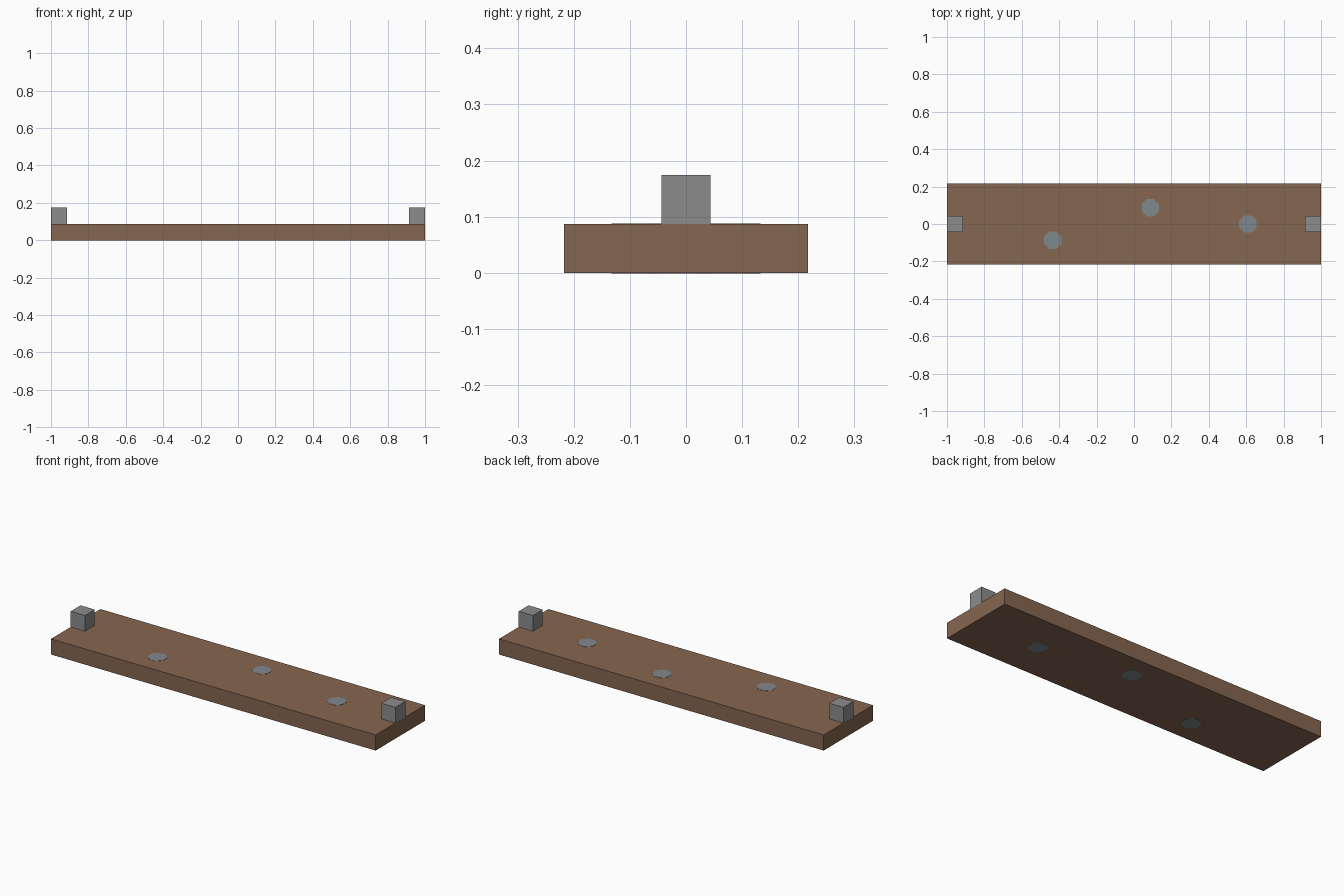
import bpy
import math

cube = bpy.data.objects.get("Cube")
if cube:
    bpy.data.objects.remove(cube, do_unlink=True)

U = 2 / 23  # plank thickness, the module for every part


def material(name, rgb):
    mat = bpy.data.materials.new(name)
    mat.use_nodes = True
    mat.diffuse_color = (*rgb, 1)
    mat.node_tree.nodes["Principled BSDF"].inputs["Base Color"].default_value = (*rgb, 1)
    return mat


def finish(name, mat):
    obj = bpy.context.object
    obj.name = name
    obj.data.materials.append(mat)
    return obj


def box(name, size, center, mat):
    bpy.ops.mesh.primitive_cube_add(size=1, location=center)
    obj = finish(name, mat)
    obj.scale = size
    bpy.ops.object.transform_apply(location=False, rotation=False, scale=True)


brown = material("wood brown", (0.238, 0.133, 0.080))
grey = material("post grey", (0.262, 0.262, 0.262))
steel = material("steel grey", (0.216, 0.246, 0.262))

# Plank
box("plank", (23 * U, 5 * U, U), (0, 0, U / 2), brown)

# End posts
for side, name in ((1, "left_post"), (-1, "right_post")):
    box(name, (U, U, U), (side * 11 * U, 0, 1.5 * U), grey)

# Octagonal pegs through the plank, flush on both faces
for i, (x, y) in enumerate(((-5, -1), (1, 1), (7, 0))):
    bpy.ops.mesh.primitive_cylinder_add(
        vertices=8, radius=0.05, depth=U + 0.002,
        location=(x * U, y * U, U / 2), rotation=(0, 0, math.pi / 8))
    finish(f"peg_{i + 1}", steel)
